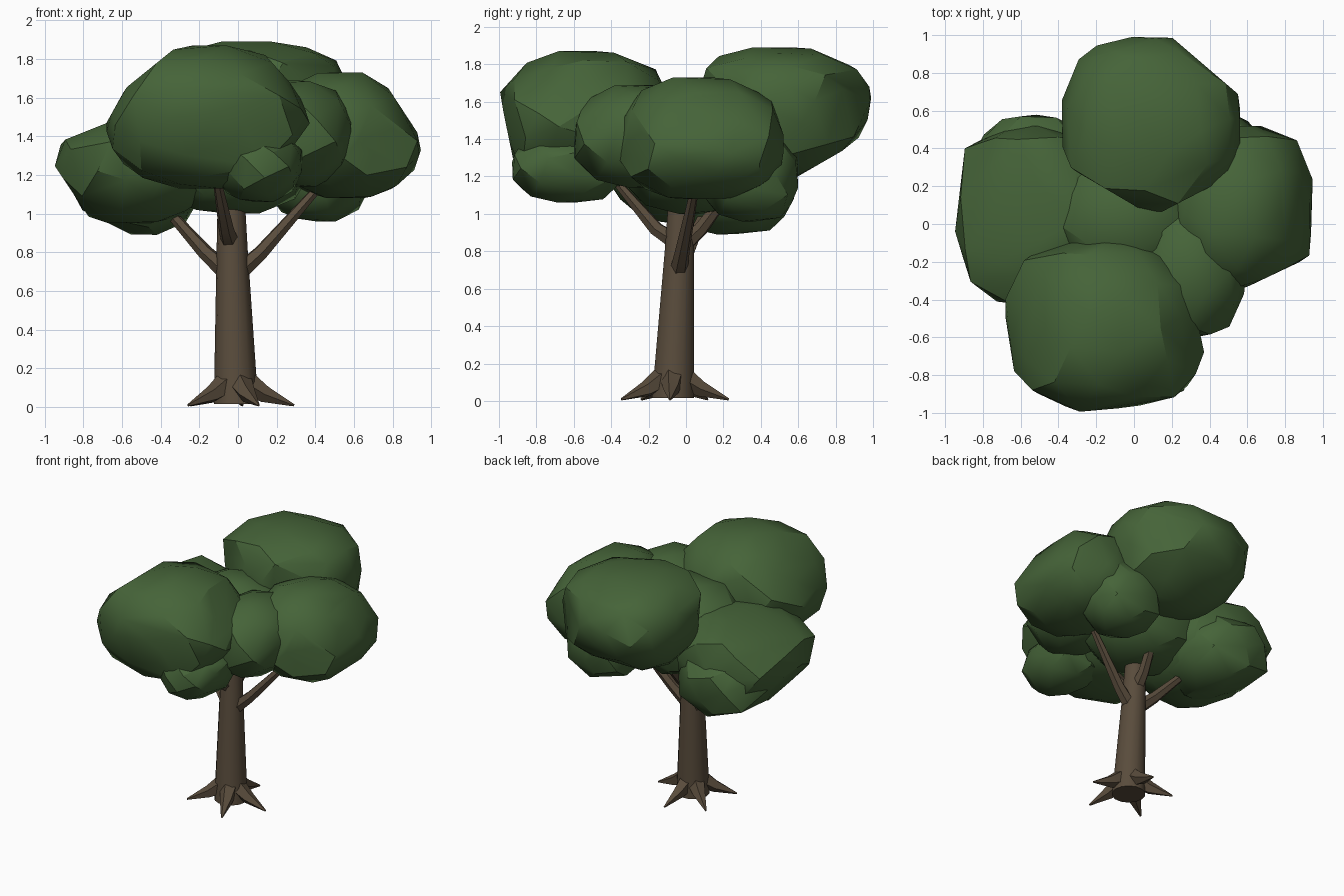
import bpy, bmesh, math, random
from mathutils import Vector

if "Cube" in bpy.data.objects:
    bpy.data.objects.remove(bpy.data.objects["Cube"])


def material(name, rgb):
    m = bpy.data.materials.new(name)
    m.diffuse_color = (*rgb, 1)
    m.use_nodes = True
    m.node_tree.nodes["Principled BSDF"].inputs["Base Color"].default_value = m.diffuse_color
    return m


BARK = material("brown bark", (0.100, 0.072, 0.045))
LEAF = material("leaf green", (0.060, 0.126, 0.040))


def finish(name, bm, mat, angle):
    """Smooth shading that keeps edges above the angle sharp."""
    bmesh.ops.recalc_face_normals(bm, faces=bm.faces)
    for f in bm.faces:
        f.smooth = True
    for e in bm.edges:
        e.smooth = len(e.link_faces) == 2 and e.calc_face_angle(0) < math.radians(angle)
    me = bpy.data.meshes.new(name)
    bm.to_mesh(me)
    bm.free()
    me.materials.append(mat)
    bpy.context.collection.objects.link(bpy.data.objects.new(name, me))


def limb(name, stations, sides, angle=35, level=False):
    """Tapered tube through (x, y, z, radius) stations; level keeps the rings flat."""
    bm = bmesh.new()
    pts = [Vector(s[:3]) for s in stations]
    rings = []
    for i, s in enumerate(stations):
        d = (pts[min(i + 1, len(pts) - 1)] - pts[max(i - 1, 0)]).normalized()
        if level:
            d = Vector((0, 0, 1))
        u = d.cross(Vector((0, 1, 0)) if abs(d.z) > 0.95 else Vector((0, 0, 1))).normalized()
        v = d.cross(u)
        rings.append([bm.verts.new(pts[i] + s[3] * (u * math.cos(a) + v * math.sin(a)))
                      for a in (2 * math.pi * k / sides for k in range(sides))])
    for r, q in zip(rings, rings[1:]):
        for k in range(sides):
            n = (k + 1) % sides
            bm.faces.new((r[k], r[n], q[n], q[k]))
    bm.faces.new(rings[0])
    bm.faces.new(rings[-1])
    finish(name, bm, BARK, angle)


def leaf_clump(name, xr, yr, zr, widest, cuts=(), count=40, seed=11):
    """Faceted convex boulder in a box; cuts are short outlines (axis pair, points) that trim it."""
    rnd = random.Random(seed)
    c = Vector(((xr[0] + xr[1]) / 2, (yr[0] + yr[1]) / 2, widest))
    # Trimming planes: the box sides and each outline segment
    planes = []
    for k, r in enumerate((xr, yr, zr)):
        for sign, lim in ((-1, r[0]), (1, r[1])):
            n = Vector((0, 0, 0))
            n[k] = sign
            planes.append((n, sign * lim - n.dot(c)))
    for (i, j), line in cuts:
        for (a0, b0), (a1, b1) in zip(line, line[1:]):
            n = Vector((0, 0, 0))
            n[i], n[j] = b1 - b0, a0 - a1
            n.normalize()
            d = n[i] * a0 + n[j] * b0 - n.dot(c)
            planes.append((n, d) if d > 0 else (-n, -d))
    bm = bmesh.new()
    turn = rnd.uniform(0, 6.28)
    for i in range(count):
        z = 1 - 2 * (i + 0.5) / count
        a = i * 2.39996 + turn
        r = math.sqrt(1 - z * z)
        p = Vector((r * math.cos(a), r * math.sin(a), z))
        p += Vector([rnd.uniform(-0.08, 0.08) for _ in range(3)])
        p *= rnd.uniform(1.01, 1.07) / sum(abs(t) ** 2.3 for t in p) ** (1 / 2.3)
        p.x *= (xr[1] - xr[0]) / 2
        p.y *= (yr[1] - yr[0]) / 2
        p.z *= zr[1] - widest if p.z > 0 else widest - zr[0]
        p *= min([1] + [d / n.dot(p) for n, d in planes if n.dot(p) > d])
        bm.verts.new(c + p)
    bmesh.ops.convex_hull(bm, input=bm.verts)
    bmesh.ops.delete(bm, geom=[v for v in bm.verts if not v.link_faces], context='VERTS')
    finish(name, bm, LEAF, 30)


# Trunk, leaning slightly to the back
limb("trunk", [(-0.01, -0.07, 0.015, 0.115), (-0.03, -0.035, 0.8, 0.081),
               (-0.035, -0.025, 1.08, 0.070)], 14, 40, True)

# Roots spreading around the foot
for i, deg in enumerate((357, 84, 142, 214, 293)):
    c, s = math.cos(math.radians(deg)), math.sin(math.radians(deg))
    limb(f"root_{i + 1}", [(-0.01 + c * t, -0.07 + s * t, z, r) for t, z, r in
                           ((0.07, 0.115, 0.062), (0.15, 0.065, 0.045), (0.3, 0.008, 0.006))], 5, 25)

# Branches reaching into the crown
for name, start, mid, tip in (
        ("right", (0.0, -0.04, 0.69), (0.12, -0.02, 0.80), (0.43, 0.05, 1.15)),
        ("left", (-0.06, -0.03, 0.70), (-0.17, 0.01, 0.80), (-0.42, 0.13, 1.08)),
        ("front", (-0.04, -0.05, 0.85), (-0.06, -0.16, 0.92), (-0.11, -0.38, 1.18)),
        ("back", (-0.03, 0.0, 0.85), (-0.02, 0.08, 0.92), (0.04, 0.33, 1.25))):
    limb("branch_" + name, [(*start, 0.05), (*mid, 0.04), (*tip, 0.022)], 6)

# Leaf clumps: box ranges, widest height and the outlines that trim them
XY, XZ, YZ = (0, 1), (0, 2), (1, 2)
leaf_clump("leaves_back", (-0.38, 0.56), (0.02, 1.0), (1.19, 1.89), 1.6, [
    (YZ, [(0.76, 1.86), (0.97, 1.74), (1.0, 1.56), (0.91, 1.38), (0.58, 1.19)]),
    (XY, [(0.56, 0.68), (0.21, 0.98)]),
    (XY, [(-0.31, 0.28), (0.1, 0.04), (0.37, 0.18)])], 70)
leaf_clump("leaves_front", (-0.68, 0.38), (-1.0, -0.07), (1.13, 1.87), 1.48, [
    (XZ, [(-0.68, 1.47), (-0.58, 1.65), (-0.37, 1.82)]),
    (XZ, [(0.15, 1.81), (0.32, 1.62), (0.38, 1.44), (0.18, 1.23)]),
    (YZ, [(-0.93, 1.32), (-1.0, 1.66)]),
    (XY, [(0.38, -0.6), (0.2, -0.17)])], 70)
leaf_clump("leaves_right", (0.18, 0.965), (-0.36, 0.52), (1.08, 1.73), 1.37, [
    (XZ, [(0.77, 1.66), (0.96, 1.37), (0.9, 1.19), (0.71, 1.08)]),
    (XY, [(0.9, -0.19), (0.5, -0.38)])], 60)
leaf_clump("leaves_left", (-0.97, -0.12), (-0.42, 0.52), (0.95, 1.6), 1.26, [
    (XZ, [(-0.85, 1.1), (-0.97, 1.28), (-0.9, 1.38), (-0.35, 1.6)])], 60)
leaf_clump("leaves_left_low", (-0.87, -0.2), (-0.12, 0.58), (0.89, 1.42), 1.15, [
    (XZ, [(-0.85, 1.04), (-0.55, 0.89)])])
leaf_clump("leaves_back_right_low", (0.15, 0.68), (0.09, 0.6), (0.96, 1.48), 1.2)
leaf_clump("leaves_front_low", (-0.12, 0.33), (-0.93, -0.33), (1.06, 1.42), 1.28)
leaf_clump("leaves_front_right", (0.02, 0.59), (-0.6, 0.12), (1.14, 1.69), 1.42)
leaf_clump("leaves_middle", (-0.45, 0.38), (-0.34, 0.4), (1.0, 1.66), 1.3)
